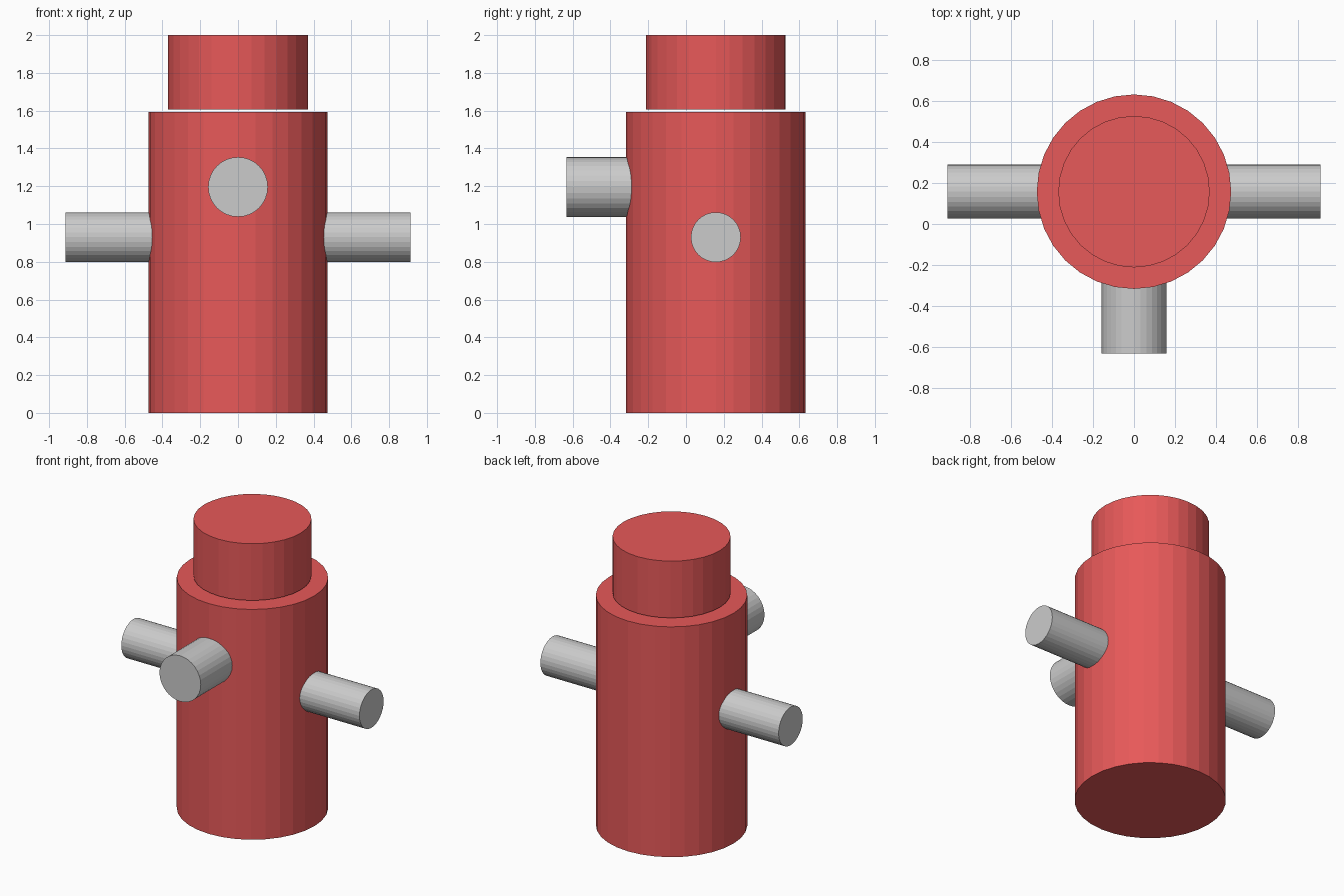
import bpy
from math import pi

if "Cube" in bpy.data.objects:
    bpy.data.objects.remove(bpy.data.objects["Cube"])

CY = 0.158  # y of the main axis

red = bpy.data.materials.new("red_paint")
red.diffuse_color = (0.8, 0.1, 0.1, 1)
red.use_nodes = True
red.node_tree.nodes["Principled BSDF"].inputs["Base Color"].default_value = red.diffuse_color


def cylinder(name, radius, depth, loc, rot=(0, 0, 0), mat=None):
    bpy.ops.mesh.primitive_cylinder_add(vertices=32, radius=radius, depth=depth,
                                        location=loc, rotation=rot)
    ob = bpy.context.object
    ob.name = name
    if mat:
        ob.data.materials.append(mat)
    return ob


# Red barrel and the narrower cap hovering just above it
cylinder("barrel", 0.475, 1.594, (0, CY, 0.797), mat=red)
cylinder("cap", 0.37, 0.393, (0, CY, 1.8035), mat=red)

# Grey cross pipe running through both sides
cylinder("side_pipe", 0.132, 1.824, (0, CY, 0.93), (0, pi / 2, 0))

# Grey front outlet, from the main axis forwards
cylinder("front_outlet", 0.158, CY + 0.633, (0, (CY - 0.633) / 2, 1.196), (pi / 2, 0, 0))
